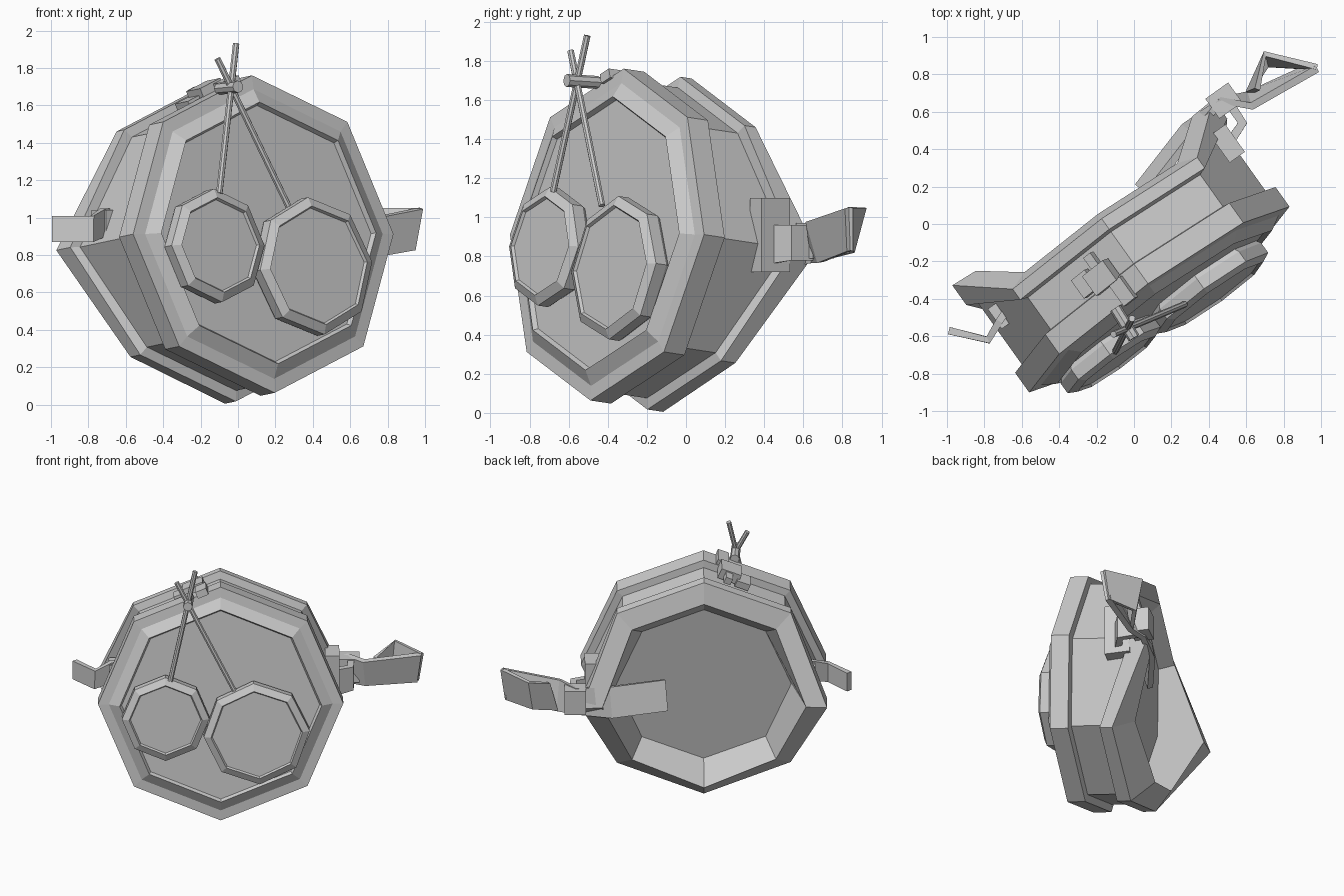
import bpy, bmesh, math
from mathutils import Matrix, Vector

cube = bpy.data.objects.get("Cube")
if cube:
    bpy.data.objects.remove(cube)

grey = bpy.data.materials.new("plain grey")
grey.use_nodes = True
colour = (0.6, 0.6, 0.6, 1)
grey.diffuse_color = colour
grey.node_tree.nodes["Principled BSDF"].inputs["Base Color"].default_value = colour

# Drum frame: x across, -y out of the face, z up; turned and leaning back
FRAME = (Matrix.Translation((-0.101, -0.0725, 0.862))
         @ Matrix.Rotation(math.radians(35.5), 4, 'Z')
         @ Matrix.Rotation(math.radians(-7), 4, 'X'))


def finish(bm, name, matrix=Matrix()):
    bmesh.ops.recalc_face_normals(bm, faces=bm.faces)
    mesh = bpy.data.meshes.new(name)
    bm.to_mesh(mesh)
    bm.free()
    mesh.materials.append(grey)
    obj = bpy.data.objects.new(name, mesh)
    obj.matrix_world = matrix
    bpy.context.collection.objects.link(obj)
    return obj


def octagon_loft(name, profile, centre=(0, 0), turn=0):
    """Loft octagons; each step is radius, depth, side fold, bottom bulge."""
    bm = bmesh.new()
    rings = []
    for radius, depth, fold, bulge in profile:
        ring = []
        for i in range(8):
            a = i * math.pi / 4 + turn
            d = depth - (fold if i in (2, 6) else 0) - bulge * max(0, -math.cos(a))
            ring.append(bm.verts.new((centre[0] + radius * math.sin(a), -d,
                                      centre[1] + radius * math.cos(a))))
        rings.append(ring)
    for r, s in zip(rings, rings[1:]):
        for i in range(8):
            j = (i + 1) % 8
            bm.faces.new((r[i], r[j], s[j], s[i]))
    bm.faces.new(rings[0])
    bm.faces.new(rings[-1])
    return finish(bm, name, FRAME)


def box(name, size, matrix):
    bm = bmesh.new()
    bmesh.ops.create_cube(bm, size=1)
    bmesh.ops.scale(bm, vec=size, verts=bm.verts)
    return finish(bm, name, matrix)


def rod(name, start, end, radius, sides=8):
    a, b = Vector(start), Vector(end)
    bm = bmesh.new()
    bmesh.ops.create_cone(bm, cap_ends=True, segments=sides, radius1=radius,
                          radius2=radius, depth=(b - a).length)
    turn = (b - a).to_track_quat('Z', 'Y').to_matrix().to_4x4()
    return finish(bm, name, Matrix.Translation((a + b) / 2) @ turn)


def strip(name, path, thickness):
    """Bent band; each point is x, y, low z, high z and the lean of its top."""
    bm = bmesh.new()
    pairs = [(bm.verts.new((x, y, lo)), bm.verts.new((x + dx, y + dy, hi)))
             for x, y, lo, hi, dx, dy in path]
    for p, q in zip(pairs, pairs[1:]):
        bm.faces.new((p[0], q[0], q[1], p[1]))
    obj = finish(bm, name)
    solid = obj.modifiers.new("thickness", 'SOLIDIFY')
    solid.thickness = thickness
    solid.offset = 0
    return obj


# Main shell: flat front rim, raised lip, groove, folded back rim, hollow back
octagon_loft("drum_shell", [
    (0.69, 0.435, 0, 0), (0.705, 0.46, 0, 0), (0.78, 0.415, 0, 0),
    (0.855, 0.41, 0, 0), (0.855, 0.28, 0, 0), (0.80, 0.27, 0, 0),
    (0.80, 0.06, 0.22, 0), (0.857, 0.05, 0.22, 0), (0.857, -0.02, 0.28, 0.03),
    (0.71, -0.07, 0.22, 0.14), (0.61, 0.02, 0, 0)])

# Two overlapping raised discs on the face
for name, radius, centre, turn in (("small_disc", 0.305, (-0.385, -0.075), 0),
                                   ("large_disc", 0.37, (0.25, -0.185), -0.06)):
    octagon_loft(name, [(radius - 0.02, 0.43, 0, 0), (radius, 0.46, 0, 0),
                        (radius, 0.525, 0, 0), (radius - 0.05, 0.55, 0, 0),
                        (radius - 0.06, 0.535, 0, 0)], centre, turn)

# Crossed sticks and the pin that holds them
rod("stick_to_small_disc", (-0.10, -0.68, 1.13), (-0.01, -0.505, 1.93), 0.018)
rod("stick_to_large_disc", (0.27, -0.43, 1.06), (-0.11, -0.59, 1.85), 0.018)
rod("stick_pin", (0.0, -0.61, 1.70), (-0.10, -0.45, 1.69), 0.033)

# Clamp over the top edge
slope = Matrix.Rotation(math.radians(-22.5), 4, 'Y')
for name, size, place in (("clamp_plate", (0.15, 0.13, 0.08), (-0.18, -0.23, 0.79)),
                          ("clamp_front", (0.08, 0.14, 0.05), (-0.13, -0.36, 0.815)),
                          ("clamp_side", (0.10, 0.12, 0.05), (-0.27, -0.20, 0.73)),
                          ("clamp_peg", (0.05, 0.10, 0.05), (-0.17, -0.14, 0.80))):
    box(name, size, FRAME @ Matrix.Translation(place) @ slope)

# Hook on the narrow side
strip("side_hook", [(-0.68, -0.46, 0.90, 1.05, 0, 0), (-0.72, -0.52, 0.90, 1.05, 0, 0),
                    (-0.78, -0.62, 0.87, 1.01, 0, 0),
                    (-0.99, -0.57, 0.87, 1.01, 0, 0)], 0.04)
turn = Matrix.Rotation(math.radians(35.5), 4, 'Z')
box("hook_plate", (0.06, 0.13, 0.14),
    Matrix.Translation((-0.72, -0.49, 0.97)) @ turn)

# Arm on the other side, hooked inside the hollow back
box("arm_mount", (0.10, 0.18, 0.38), Matrix.Translation((0.50, 0.43, 0.91)) @ turn)
box("arm_link", (0.15, 0.13, 0.18), Matrix.Translation((0.48, 0.66, 0.88)) @ turn)
strip("arm_link_side", [(0.50, 0.42, 0.76, 0.96, 0, 0), (0.58, 0.54, 0.78, 0.96, 0, 0),
                        (0.50, 0.66, 0.78, 0.96, 0, 0)], 0.05)
strip("arm_band", [(0.02, 0.20, 0.74, 0.95, 0.05, -0.04),
                   (0.27, 0.52, 0.74, 0.95, 0.05, -0.04),
                   (0.47, 0.66, 0.77, 0.97, 0, 0), (0.61, 0.69, 0.77, 0.98, 0.02, -0.06),
                   (0.94, 0.84, 0.83, 1.05, 0.04, -0.01)], 0.04)
strip("arm_end_loop", [(0.61, 0.70, 0.78, 0.98, 0.05, 0.02),
                       (0.71, 0.85, 0.82, 1.05, -0.01, 0.06),
                       (0.94, 0.84, 0.83, 1.05, 0.04, 0)], 0.03)
